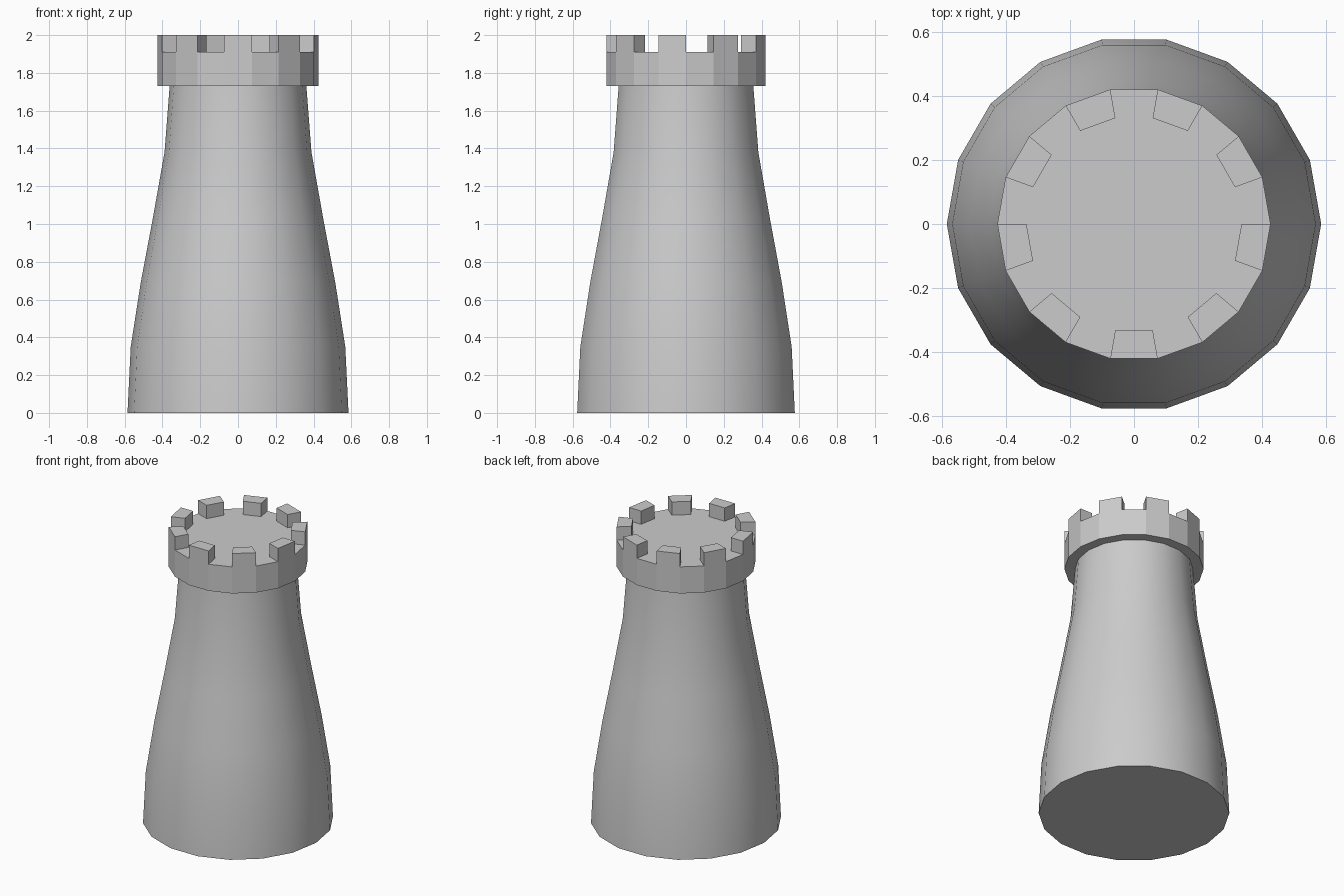
import bpy, bmesh
from math import cos, sin, tau

if "Cube" in bpy.data.objects:
    bpy.data.objects.remove(bpy.data.objects["Cube"])

SIDES = 18


def lathe(bm, profile):
    """Stack 18-sided rings along (radius, z) points; return rings and face bands."""
    rings = [[bm.verts.new((r * cos(tau * i / SIDES), r * sin(tau * i / SIDES), z))
              for i in range(SIDES)] for r, z in profile]
    bands = []
    for a, b in zip(rings, rings[1:]):
        bands.append([bm.faces.new((a[i], a[(i + 1) % SIDES], b[(i + 1) % SIDES], b[i]))
                      for i in range(SIDES)])
    return rings, bands


def finish(bm, name):
    mesh = bpy.data.meshes.new(name)
    bm.to_mesh(mesh)
    bm.free()
    obj = bpy.data.objects.new(name, mesh)
    bpy.context.collection.objects.link(obj)
    return obj


# Tower body: flared smooth shaft with a flat base
bm = bmesh.new()
rings, bands = lathe(bm, [(0.585, 0), (0.568, 0.35), (0.515, 0.69),
                          (0.451, 1.03), (0.389, 1.38), (0.362, 1.73)])
for band in bands:
    for f in band:
        f.smooth = True
base = bm.faces.new(rings[0][::-1])
for e in base.edges:
    e.smooth = False
finish(bm, "tower_body")

# Battlement: overhanging faceted collar with a flat floor
bm = bmesh.new()
rings, bands = lathe(bm, [(0.362, 1.73), (0.427, 1.73), (0.427, 1.91), (0.336, 1.91)])
bm.faces.new(rings[-1])

# Merlons: every second rim face raised
raised = bmesh.ops.extrude_discrete_faces(bm, faces=bands[-1][1::2])["faces"]
for f in raised:
    for v in f.verts:
        v.co.z = 2.0
bm.normal_update()
finish(bm, "battlement")
